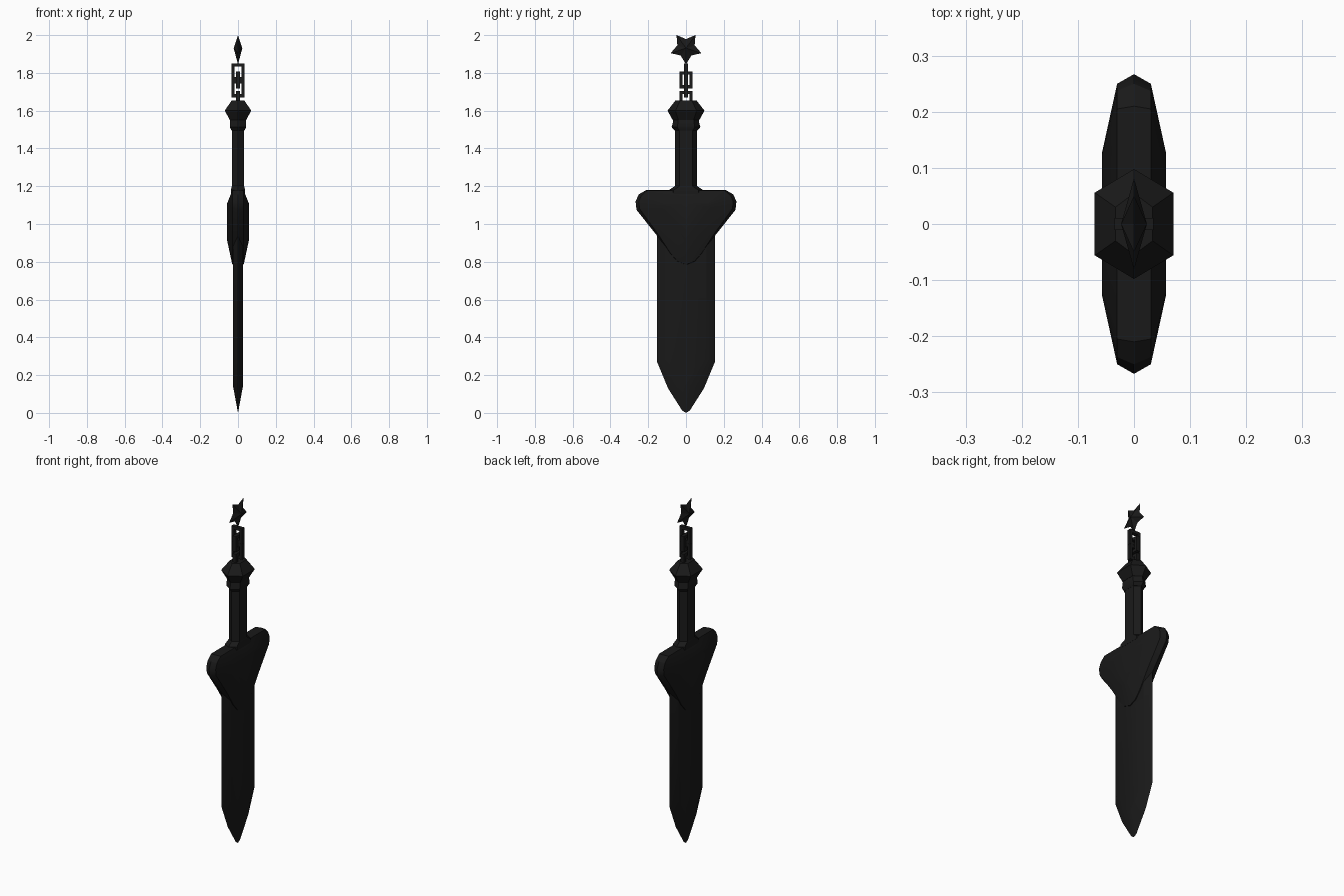
import bpy, math

if "Cube" in bpy.data.objects:
    bpy.data.objects.remove(bpy.data.objects["Cube"])

black = bpy.data.materials.new("black")
black.diffuse_color = (0.01, 0.01, 0.01, 1)
black.use_nodes = True
black.node_tree.nodes["Principled BSDF"].inputs["Base Color"].default_value = black.diffuse_color


def loft(name, rings, angle=30):
    """Skin equal-length rings of points and cap both ends."""
    n = len(rings[0])
    verts = [p for r in rings for p in r]
    faces = [list(range(n))[::-1], list(range(len(verts) - n, len(verts)))]
    for k in range(len(rings) - 1):
        for i in range(n):
            j = (i + 1) % n
            faces.append([k * n + i, k * n + j, (k + 1) * n + j, (k + 1) * n + i])
    return finish(name, verts, faces, angle)


def finish(name, verts, faces, angle=30):
    mesh = bpy.data.meshes.new(name)
    mesh.from_pydata(verts, [], faces)
    mesh.materials.append(black)
    obj = bpy.data.objects.new(name, mesh)
    bpy.context.collection.objects.link(obj)
    bpy.ops.object.select_all(action='DESELECT')
    obj.select_set(True)
    bpy.context.view_layer.objects.active = obj
    bpy.ops.object.mode_set(mode='EDIT')
    bpy.ops.mesh.select_all(action='SELECT')
    bpy.ops.mesh.normals_make_consistent(inside=False)
    bpy.ops.object.mode_set(mode='OBJECT')
    if angle:
        bpy.ops.object.shade_smooth_by_angle(angle=math.radians(angle))
    return obj


def plate(name, layers):
    """Symmetric plate: layers of (x, half outline in y,z), widest layer first."""
    def ring(x, half):
        mirrored = [(-y, z) for y, z in half[-2:0:-1]]
        return [(x, y, z) for y, z in half + mirrored]
    front = [ring(x, h) for x, h in layers]
    back = [ring(-x, h) for x, h in layers[:0:-1]]
    loft(name, back + front)


def hex_stack(name, sections):
    """Hexagonal column from (z, x half, y of side corner, y half)."""
    loft(name, [[(x, -s, z), (x, s, z), (0, y, z), (-x, s, z), (-x, -s, z), (0, -y, z)]
                for z, x, s, y in sections])


# Blade with bevelled edges
plate("blade", [
    (0, [(0, 1.1), (.153, 1.1), (.153, .27), (.095, .13), (.02, .012), (0, 0)]),
    (.026, [(0, 1.1), (.108, 1.1), (.108, .29), (.07, .205), (.015, .148), (0, .14)]),
])

# Winged guard
plate("guard", [
    (0, [(0, 1.18), (.21, 1.18), (.25, 1.157), (.267, 1.12), (.262, 1.075),
         (.155, .94), (.09, .835), (.05, .795), (0, .78)]),
    (.03, [(0, 1.178), (.205, 1.178), (.237, 1.15), (.25, 1.118), (.245, 1.08),
           (.145, .942), (.082, .845), (.045, .803), (0, .785)]),
    (.057, [(0, 1.11), (.113, 1.11), (.122, 1.107), (.127, 1.1), (.124, 1.09),
            (.075, 1.0), (.03, .925), (.015, .915), (0, .91)]),
])

# Grip, its collars and the pommel
hex_stack("grip_base", [(1.16, .038, .065, .09), (1.18, .038, .065, .09), (1.2, .033, .035, .06)])
hex_stack("grip", [(1.17, .033, .035, .058), (1.52, .033, .035, .058)])
hex_stack("grip_collar", [(1.495, .034, .036, .06), (1.513, .043, .046, .076),
                          (1.535, .043, .043, .07), (1.56, .04, .04, .066)])
hex_stack("pommel", [(1.55, .043, .04, .07), (1.6, .07, .056, .098), (1.655, .033, .03, .055)])

# Square chain links, alternating direction
def chain_link(name, zc, turned):
    o, i, d, h = .035, .018, .011, .045
    loops = [(o, h, -d), (o, h, d), (i, h - .017, d), (i, h - .017, -d)]
    verts = []
    for a, b, t in loops:
        for su, sv in ((-1, -1), (1, -1), (1, 1), (-1, 1)):
            u = su * a
            verts.append((t, u, zc + sv * b) if turned else (u, t, zc + sv * b))
    faces = [[k * 4 + i, k * 4 + (i + 1) % 4,
              (k + 1) % 4 * 4 + (i + 1) % 4, (k + 1) % 4 * 4 + i]
             for k in range(4) for i in range(4)]
    finish(name, verts, faces)

for k, zc in enumerate((1.806, 1.763, 1.715, 1.66)):
    chain_link(f"chain_link_{k + 1}", zc, k % 2 == 1)

# Faceted star charm, point down
zc = 1.931
verts = [(.023, 0, zc), (-.023, 0, zc)]
for k in range(10):
    r = .0857 if k % 2 == 0 else .048
    a = math.radians(-90 + 36 * k)
    verts.append((0, r * math.cos(a), zc + r * math.sin(a)))
faces = [[c, 2 + k, 2 + (k + 1) % 10] for c in (0, 1) for k in range(10)]
finish("star_charm", verts, faces, 0)
